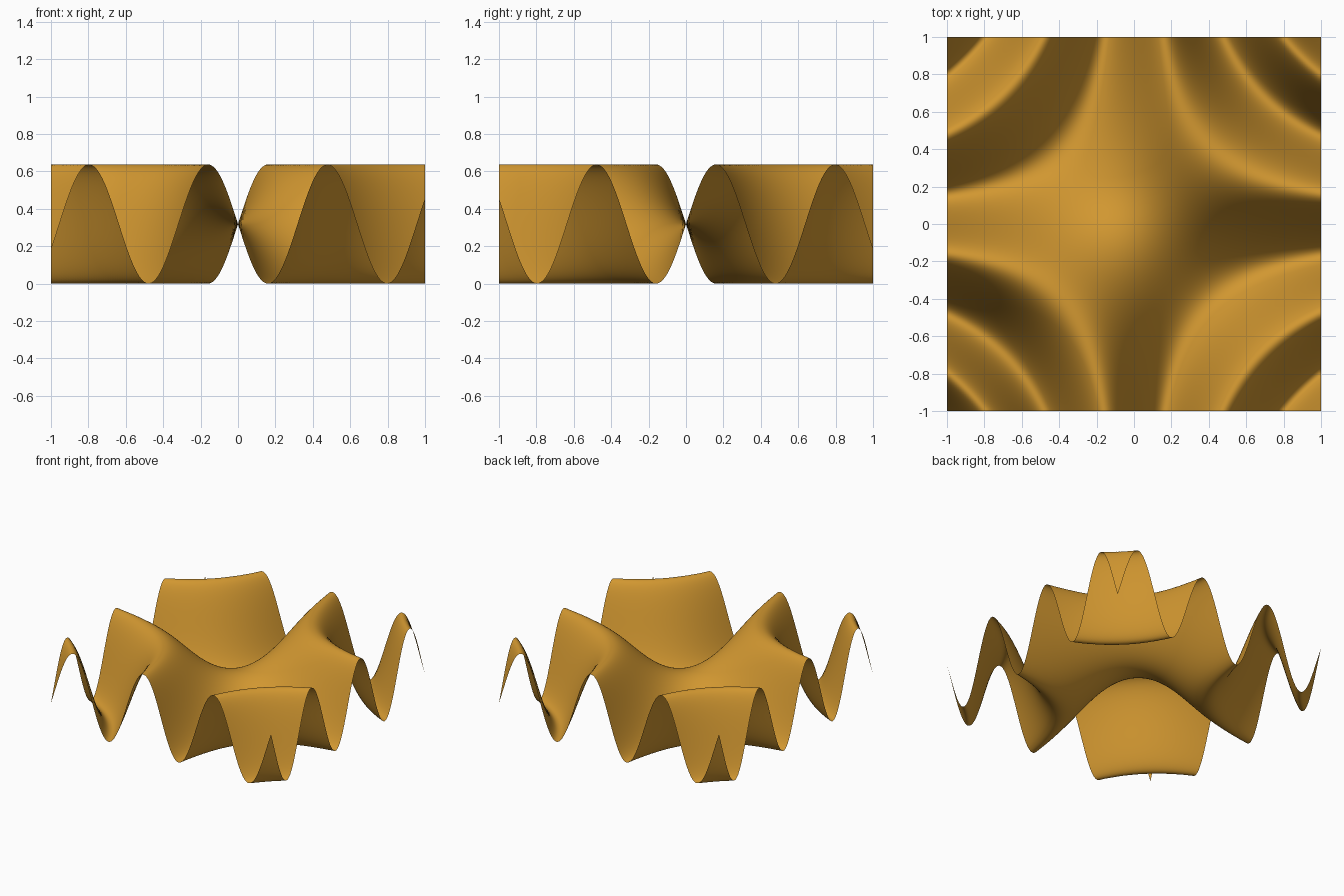
import bpy
import bmesh
import math

# Remove the default cube
cube = bpy.data.objects.get("Cube")
if cube:
    bpy.data.objects.remove(cube, do_unlink=True)

SEGMENTS = 160
AMPLITUDE = 1 / math.pi


def wave_height(x, y):
    """Sine of the product of both axes, each spanning -pi to pi."""
    return AMPLITUDE * (1 + math.sin(math.pi * x * math.pi * y))


# Golden ochre material
ochre = bpy.data.materials.new("golden_ochre")
ochre.use_nodes = True
colour = (0.64, 0.31, 0.03, 1)
ochre.diffuse_color = colour
ochre.node_tree.nodes["Principled BSDF"].inputs["Base Color"].default_value = colour

# Rippled saddle sheet: a flat grid lifted by the wave
bm = bmesh.new()
bmesh.ops.create_grid(bm, x_segments=SEGMENTS, y_segments=SEGMENTS, size=1)
for v in bm.verts:
    v.co.z = wave_height(v.co.x, v.co.y)
for f in bm.faces:
    f.smooth = True

mesh = bpy.data.meshes.new("wave_sheet")
bm.to_mesh(mesh)
bm.free()
mesh.materials.append(ochre)
sheet = bpy.data.objects.new("wave_sheet", mesh)
bpy.context.collection.objects.link(sheet)
